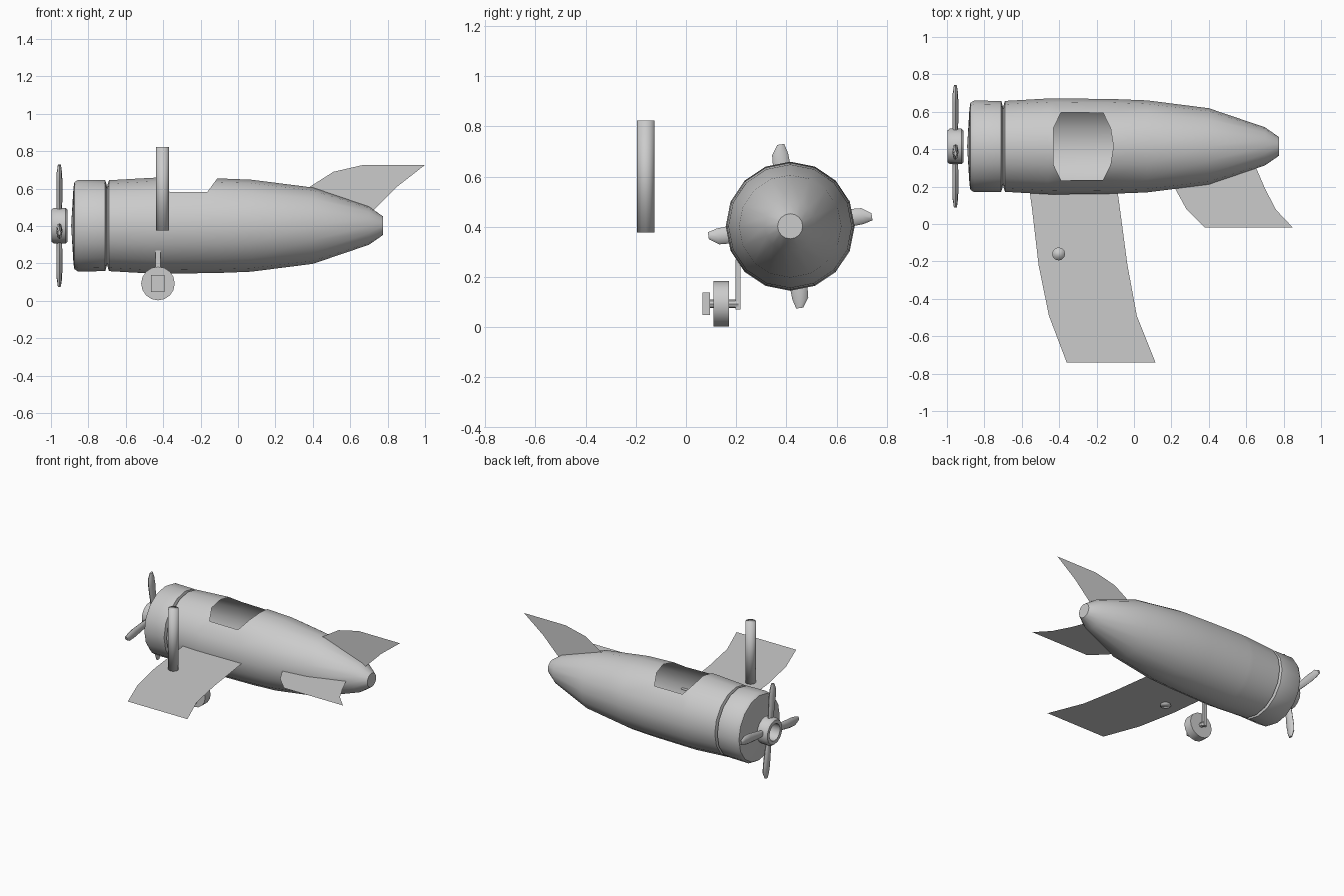
import bpy, bmesh
from math import sin, cos, pi, radians
from mathutils import Vector, Matrix

if "Cube" in bpy.data.objects:
    bpy.data.objects.remove(bpy.data.objects["Cube"])

CY, CZ = 0.415, 0.402   # fuselage axis


def finish(name, bm, angle=40):
    bmesh.ops.remove_doubles(bm, verts=bm.verts, dist=1e-5)
    bmesh.ops.recalc_face_normals(bm, faces=bm.faces)
    me = bpy.data.meshes.new(name)
    bm.to_mesh(me)
    bm.free()
    ob = bpy.data.objects.new(name, me)
    bpy.context.collection.objects.link(ob)
    bpy.ops.object.select_all(action='DESELECT')
    ob.select_set(True)
    bpy.context.view_layer.objects.active = ob
    bpy.ops.object.shade_smooth_by_angle(angle=radians(angle))
    return ob


def loft(bm, rings, caps=(True, True), skip=lambda i, j: False):
    """Join rings of points with quads and close the ends."""
    vs = [[bm.verts.new(p) for p in r] for r in rings]
    n = len(vs[0])
    for i in range(len(vs) - 1):
        for j in range(n):
            if not skip(i, j):
                k = (j + 1) % n
                bm.faces.new((vs[i][j], vs[i][k], vs[i + 1][k], vs[i + 1][j]))
    if caps[0]:
        bm.faces.new(vs[0])
    if caps[1]:
        bm.faces.new(vs[-1])


def ring_x(x, r, n, y=CY, z=CZ):
    """Ring around the x direction; point 0 is at the top."""
    return [Vector((x, y + r * sin(2 * pi * k / n), z + r * cos(2 * pi * k / n))) for k in range(n)]


def sheet(name, edge_a, edge_b, place):
    """Thin surface between two edge lines."""
    bm = bmesh.new()
    a = [bm.verts.new(place(*p)) for p in edge_a]
    b = [bm.verts.new(place(*p)) for p in edge_b]
    for i in range(len(a) - 1):
        bm.faces.new((a[i], a[i + 1], b[i + 1], b[i]))
    return finish(name, bm)


def cylinder(name, r, depth, center, n, axis='Z', angle=40):
    bm = bmesh.new()
    rot = Matrix.Rotation(pi / 2, 4, 'X') if axis == 'Y' else Matrix()
    bmesh.ops.create_cone(bm, cap_ends=True, segments=n, radius1=r, radius2=r, depth=depth,
                          matrix=Matrix.Translation(center) @ rot)
    return finish(name, bm, angle)


def box(name, size, center):
    bm = bmesh.new()
    bmesh.ops.create_cube(bm, size=1, matrix=Matrix.Translation(center) @ Matrix.Diagonal((*size, 1)))
    return finish(name, bm)


# Fuselage shell with open cockpit
N = 16
rings = [ring_x(x, r, N) for x, r in
         ((-0.70, 0.21), (-0.69, 0.243), (-0.46, 0.256), (-0.43, 0.257), (-0.11, 0.253),
          (0.07, 0.246), (0.40, 0.204), (0.70, 0.102), (0.775, 0.05))]
for k, front, rear in ((1, 0, -0.015), (2, 0.04, -0.055)):
    for j in (k, N - k):
        rings[3][j].x += front
        rings[4][j].x += rear
bm = bmesh.new()
loft(bm, rings, (False, True), lambda i, j: i == 3 and j in (0, 1, N - 1, N - 2))
finish("fuselage", bm)

# Engine cowl
bm = bmesh.new()
loft(bm, [ring_x(x, r, N) for x, r in
          ((-0.70, 0.21), (-0.71, 0.243), (-0.855, 0.245), (-0.875, 0.232), (-0.88, 0.2), (-0.892, 0.002))],
     (False, True))
finish("engine_cowl", bm)

# Propeller hub ring
bm = bmesh.new()
prof = [(-0.912, 0.06), (-0.912, 0.085), (-0.922, 0.095), (-0.985, 0.095), (-0.998, 0.085), (-0.998, 0.06)]
loft(bm, [ring_x(x, r, N) for x, r in prof + prof[:1]], (False, False))
finish("propeller_hub", bm)

# Four propeller blades
for i in range(4):
    bm = bmesh.new()
    turn = Matrix.Translation((-0.955, CY, CZ)) @ Matrix.Rotation(radians(8 + 90 * i), 4, 'X')
    secs = []
    for r, w, t, off in ((0.07, 0.022, 0.014, 0), (0.15, 0.03, 0.016, 0), (0.24, 0.035, 0.016, 0),
                         (0.29, 0.032, 0.014, 0), (0.328, 0.014, 0.008, 0.008)):
        secs.append([turn @ Vector((t * cos(a), off + w * sin(a), r))
                     for a in (2 * pi * k / 8 for k in range(8))])
    loft(bm, secs)
    finish(f"propeller_blade_{i + 1}", bm)

# Wing, tailplane and fin
sheet("wing",
      [(-0.56, 0.19), (-0.545, 0.08), (-0.51, -0.22), (-0.455, -0.49), (-0.36, -0.74)],
      [(-0.09, 0.19), (-0.075, 0.08), (-0.035, -0.22), (0.015, -0.49), (0.115, -0.74)],
      lambda x, y: (x, y, 0.385))
sheet("tailplane",
      [(0.21, 0.22), (0.225, 0.18), (0.28, 0.08), (0.38, -0.02)],
      [(0.64, 0.33), (0.70, 0.19), (0.76, 0.075), (0.85, -0.02)],
      lambda x, y: (x, y, 0.405))
sheet("tail_fin",
      [(0.36, 0.595), (0.51, 0.69), (0.67, 0.727), (0.70, 0.727)],
      [(0.70, 0.46), (0.77, 0.53), (0.85, 0.61), (1.0, 0.727)],
      lambda x, z: (x, CY, z))

# Post on the wing
cylinder("wing_post", 0.035, 0.447, (-0.403, -0.16, 0.6), 12, angle=100)

# Landing gear
wx, wz = -0.428, 0.093
cylinder("wheel", 0.09, 0.062, (wx, 0.14, wz), 16, 'Y')
cylinder("axle", 0.017, 0.12, (wx, 0.15, wz), 8, 'Y')
box("axle_cap", (0.072, 0.03, 0.09), (wx, 0.081, wz))
box("gear_strut", (0.026, 0.02, 0.2), (wx, 0.208, 0.17))
